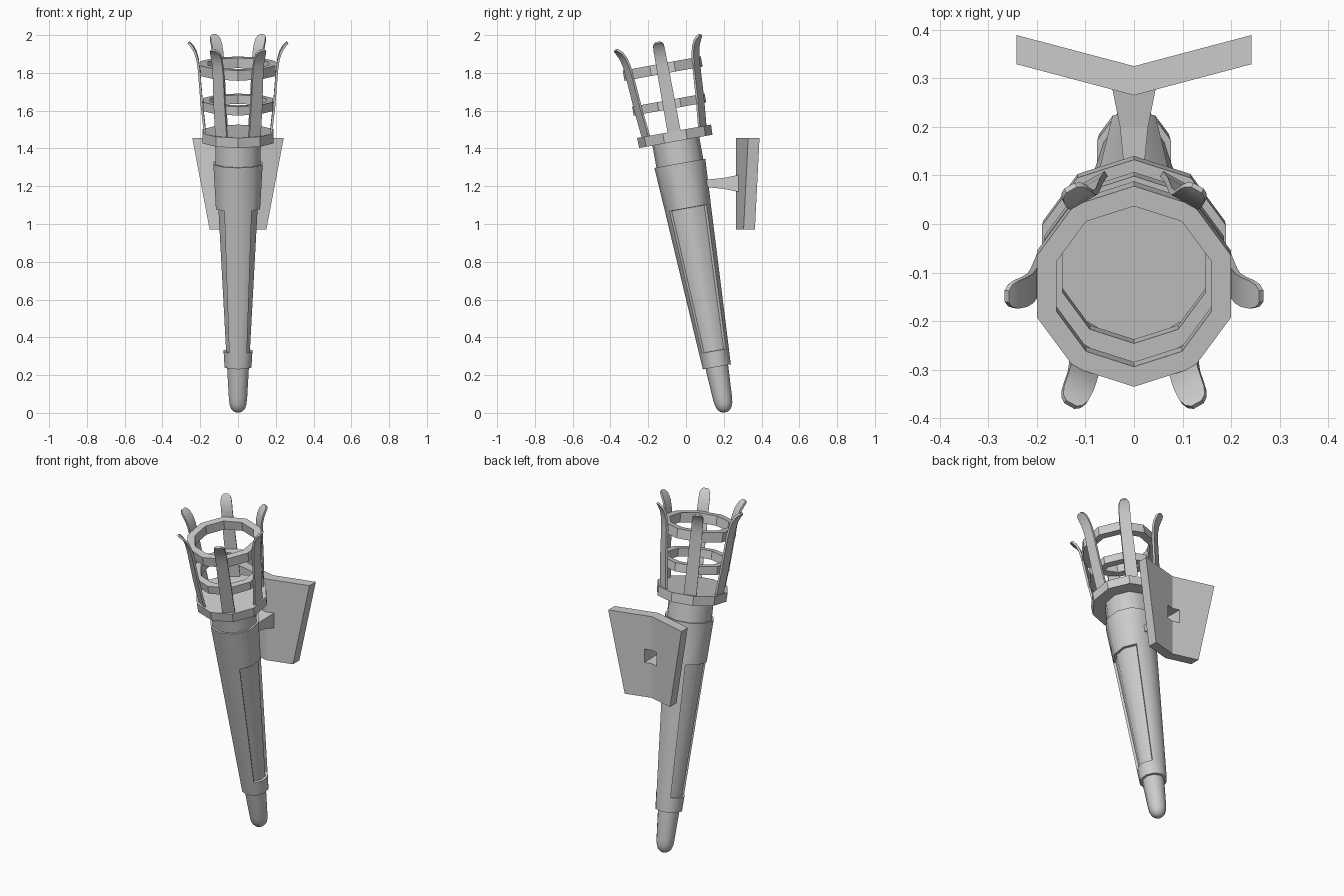
import bpy, bmesh, math
from mathutils import Matrix, Vector

if "Cube" in bpy.data.objects:
    bpy.data.objects.remove(bpy.data.objects["Cube"])

# Torch axis leans towards the front; local z runs along the torch
TILT = Matrix.Translation((0, 0.207, 0.003)) @ Matrix.Rotation(math.radians(10.3), 4, 'X')


def finish(name, bm, matrix=None, smooth=None):
    bmesh.ops.recalc_face_normals(bm, faces=bm.faces)
    if matrix:
        bm.transform(matrix)
    me = bpy.data.meshes.new(name)
    bm.to_mesh(me)
    bm.free()
    ob = bpy.data.objects.new(name, me)
    bpy.context.collection.objects.link(ob)
    if smooth:
        bpy.ops.object.select_all(action='DESELECT')
        ob.select_set(True)
        bpy.context.view_layer.objects.active = ob
        bpy.ops.object.shade_smooth_by_angle(angle=math.radians(smooth))
    return ob


def lathe(profile, closed=False, n=10):
    """Ten-sided turned shape from (radius, height) pairs."""
    bm = bmesh.new()
    rings = []
    for r, z in profile:
        rings.append([bm.verts.new((r * math.cos(a), r * math.sin(a), z))
                      for a in (math.pi / 2 + 2 * math.pi * i / n for i in range(n))])
    pairs = list(zip(rings, rings[1:] + rings[:1])) if closed else list(zip(rings, rings[1:]))
    for a, b in pairs:
        for i in range(n):
            j = (i + 1) % n
            bm.faces.new((a[i], a[j], b[j], b[i]))
    if not closed:
        bm.faces.new(rings[0])
        bm.faces.new(rings[-1])
    return bm


# Rounded foot
finish("foot", lathe([(0.010, 0.0), (0.024, 0.006), (0.038, 0.02), (0.047, 0.045),
                      (0.051, 0.08), (0.061, 0.25)]), TILT, 45)

# Tapered handle with a recessed panel on each side
bm = lathe([(0.075, 0.245), (0.080, 0.33), (0.123, 1.10), (0.137, 1.34)])
bm.normal_update()
for side in (1, -1):
    panel = [f for f in bm.faces if len(f.verts) == 4
             and 0.5 < f.calc_center_median().z < 0.9
             and side * f.calc_center_median().x > 0.04]
    bmesh.ops.inset_region(bm, faces=panel, thickness=0.001, use_even_offset=True)
    for v in {v for f in panel for v in f.verts}:
        d = Vector((v.co.x, v.co.y, 0)).normalized()
        v.co -= d * 0.014
finish("handle", bm, TILT, 40)

# Neck and collar
finish("neck", lathe([(0.126, 1.33), (0.126, 1.47)]), TILT, 40)
finish("collar", lathe([(0.197, 1.458), (0.199, 1.512)]), TILT)

# Basket bands
for name, ro, ri, z0, z1 in (("lower_band", 0.195, 0.155, 1.632, 1.68),
                             ("upper_band", 0.210, 0.168, 1.822, 1.877)):
    finish(name, lathe([(ro, z0), (ro, z1), (ri, z1), (ri, z0)], closed=True), TILT)

# Six flared prongs: (radius, height, half width)
PRONG = [(0.174, 1.50, 0.035), (0.192, 1.66, 0.034), (0.207, 1.85, 0.032),
         (0.214, 1.90, 0.031), (0.226, 1.94, 0.031), (0.243, 1.97, 0.029),
         (0.255, 1.983, 0.023), (0.262, 1.99, 0.012)]
for k in range(6):
    bm = bmesh.new()
    rows = []
    for i, (r, z, w) in enumerate(PRONG):
        r0, z0, _ = PRONG[max(i - 1, 0)]
        r1, z1, _ = PRONG[min(i + 1, len(PRONG) - 1)]
        t = Vector((r1 - r0, 0, z1 - z0)).normalized()
        off = Vector((t.z, 0, -t.x)) * 0.006
        c = Vector((r, 0, z))
        rows.append([bm.verts.new(c + off * s + Vector((0, w * q, 0)))
                     for s, q in ((1, -1), (1, 1), (-1, 1), (-1, -1))])
    for a, b in zip(rows, rows[1:]):
        for i in range(4):
            bm.faces.new((a[i], a[(i + 1) % 4], b[(i + 1) % 4], b[i]))
    bm.faces.new(rows[0])
    bm.faces.new(rows[-1])
    finish(f"prong_{k + 1}", bm, TILT @ Matrix.Rotation(math.radians(60 * k), 4, 'Z'), 40)


def square_loft(sections, zc=1.215):
    """Square tube along y from (y, half size) pairs."""
    bm = bmesh.new()
    rows = [[bm.verts.new((h * sx, y, zc + h * sz))
             for sx, sz in ((-1, -1), (1, -1), (1, 1), (-1, 1))] for y, h in sections]
    for a, b in zip(rows, rows[1:]):
        for i in range(4):
            bm.faces.new((a[i], a[(i + 1) % 4], b[(i + 1) % 4], b[i]))
    bm.faces.new(rows[0])
    bm.faces.new(rows[-1])
    return bm


# V-shaped wall plate, tapering downwards
bm = bmesh.new()
rows = []
for z, w in ((0.97, 0.15), (1.455, 0.242)):
    e = w * 0.265
    rows.append([bm.verts.new((x, y, z)) for x, y in
                 ((-w, 0.265 + e), (0, 0.265), (w, 0.265 + e),
                  (w, 0.325 + e), (0, 0.325), (-w, 0.325 + e))])
a, b = rows
for i in range(6):
    bm.faces.new((a[i], a[(i + 1) % 6], b[(i + 1) % 6], b[i]))
for r in rows:
    bm.faces.new((r[0], r[1], r[4], r[5]))
    bm.faces.new((r[1], r[2], r[3], r[4]))
plate = finish("wall_plate", bm)

# Arm from torch to plate, and the hollow running into both from behind
arm = finish("arm", square_loft([(0.07, 0.018), (0.12, 0.021), (0.20, 0.029), (0.285, 0.046)]))
cutter = finish("hollow_cutter", square_loft([(0.12, 0.014), (0.20, 0.023), (0.265, 0.038), (0.42, 0.042)]))
cutter.hide_render = True
cutter.hide_viewport = True
for ob in (plate, arm):
    mod = ob.modifiers.new("hollow", 'BOOLEAN')
    mod.operation = 'DIFFERENCE'
    mod.solver = 'EXACT'
    mod.object = cutter
